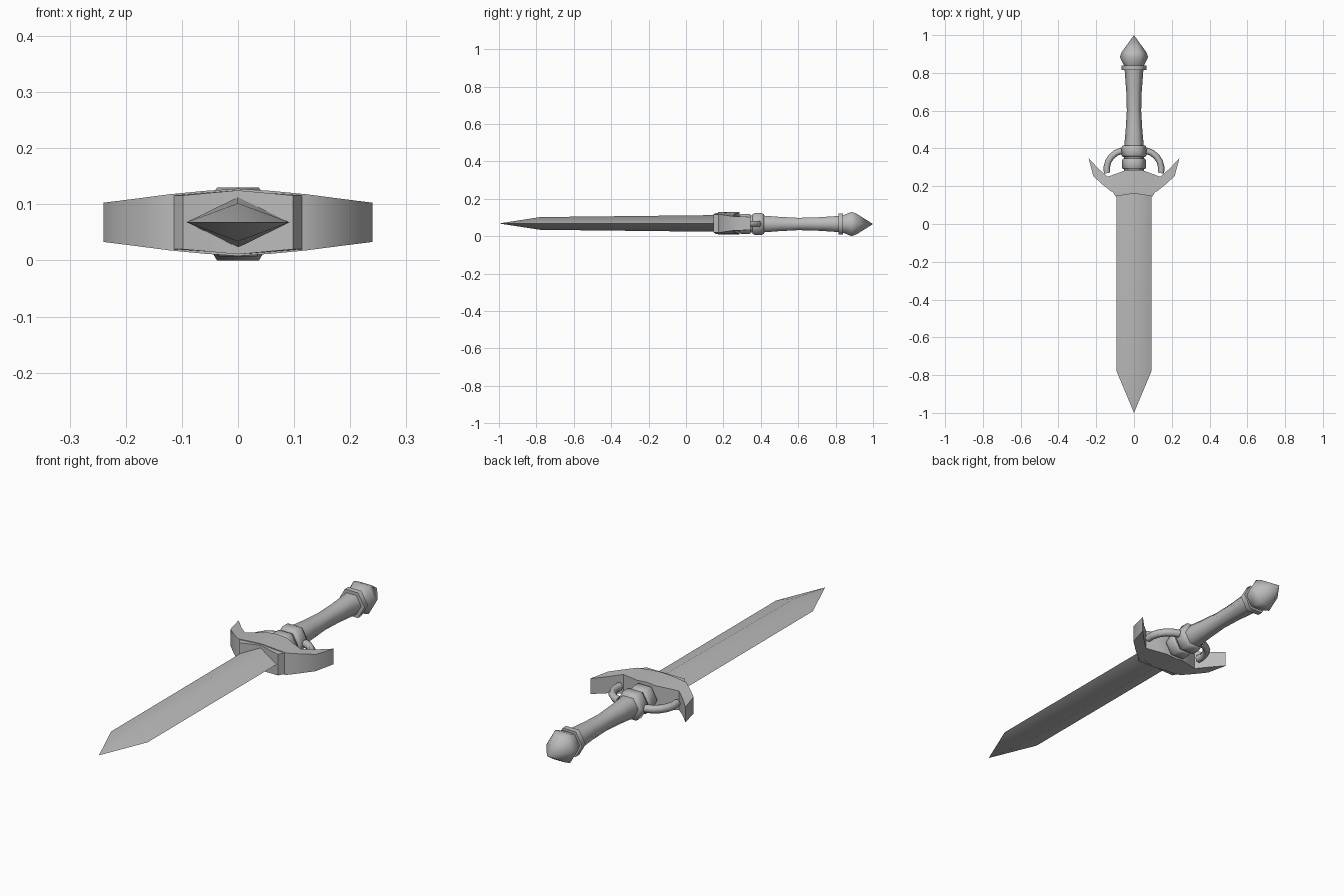
import bpy, bmesh, math

cube = bpy.data.objects.get("Cube")
if cube:
    bpy.data.objects.remove(cube)

steel = bpy.data.materials.new("grey_steel")
steel.use_nodes = True
steel.diffuse_color = (0.5, 0.5, 0.5, 1)
steel.node_tree.nodes["Principled BSDF"].inputs["Base Color"].default_value = (0.5, 0.5, 0.5, 1)

MID = 0.065     # height of the grip axis
CORE = 0.068    # height of the blade and guard axis


def loft(name, rings, angle=65):
    """Skin a list of equal-length vertex rings, capping both ends."""
    bm = bmesh.new()
    loops = [[bm.verts.new(p) for p in ring] for ring in rings]
    for a, b in zip(loops, loops[1:]):
        n = len(a)
        for i in range(n):
            j = (i + 1) % n
            bm.faces.new((a[i], a[j], b[j], b[i]))
    bm.faces.new(loops[0])
    bm.faces.new(loops[-1])
    bmesh.ops.remove_doubles(bm, verts=bm.verts, dist=0.0005)
    bmesh.ops.recalc_face_normals(bm, faces=bm.faces)
    mesh = bpy.data.meshes.new(name)
    bm.to_mesh(mesh)
    bm.free()
    obj = bpy.data.objects.new(name, mesh)
    bpy.context.collection.objects.link(obj)
    mesh.materials.append(steel)
    bpy.ops.object.select_all(action="DESELECT")
    obj.select_set(True)
    bpy.context.view_layer.objects.active = obj
    bpy.ops.object.shade_smooth_by_angle(angle=math.radians(angle))
    return obj


def hex_lathe(name, profile):
    """Six-sided turned part along y from (y, radius) pairs."""
    turns = [math.radians(60 * k) for k in range(6)]
    loft(name, [[(r * math.cos(t), y, MID + r * math.sin(t)) for t in turns]
                for y, r in profile])


# Blade: diamond section tapering to a point
loft("blade", [[(w, y, CORE), (0, y, CORE + h), (-w, y, CORE), (0, y, CORE - h)]
               for y, w, h in ((0.2, 0.092, 0.045), (-0.78, 0.092, 0.034),
                               (-1, 0.0001, 0.0001))])


def slab(name, stations):
    """Mirrored slab; each station is front x, front y, back x, back y, half height."""
    both = [(-a, b, -c, d, h) for a, b, c, d, h in reversed(stations[1:])] + stations
    loft(name, [[(a, b, CORE - h), (c, d, CORE - h), (c, d, CORE + h), (a, b, CORE + h)]
                for a, b, c, d, h in both], 50)


# Guard with swept wings, and the rim around the blade root
slab("guard", [(0, 0.17, 0, 0.285, 0.06), (0.06, 0.17, 0.045, 0.285, 0.056),
               (0.122, 0.173, 0.09, 0.268, 0.05), (0.168, 0.21, 0.14, 0.25, 0.044),
               (0.215, 0.253, 0.185, 0.29, 0.038), (0.24, 0.345, 0.239, 0.346, 0.035)])
slab("guard_rim", [(0, 0.162, 0, 0.2, 0.057), (0.098, 0.146, 0.118, 0.18, 0.048)])

# Grip, collars and pommel
hex_lathe("grip", [(0.26, 0.052), (0.41, 0.052), (0.5, 0.044), (0.6, 0.038),
                   (0.7, 0.041), (0.82, 0.05)])
hex_lathe("lower_collar", [(0.29, 0.058), (0.298, 0.063), (0.338, 0.063), (0.346, 0.058)])
hex_lathe("upper_collar", [(0.356, 0.06), (0.366, 0.067), (0.405, 0.067), (0.416, 0.06)])
hex_lathe("pommel_collar", [(0.815, 0.066), (0.84, 0.066)])
hex_lathe("pommel", [(0.838, 0.053), (0.885, 0.075), (0.91, 0.065), (1, 0.0001)])

# Curved braces from the upper collar to the wings
for side, label in ((1, "left"), (-1, "right")):
    rings = []
    for step in range(6):
        t = math.radians(-12 + 18 * step)
        ring = []
        for k in range(6):
            u = math.radians(60 * k)
            reach = 0.017 * math.cos(u)
            ring.append((side * (0.045 + (0.1 + reach) * math.cos(t)),
                         0.29 + (0.1 + reach) * math.sin(t),
                         MID + 0.018 * math.sin(u)))
        rings.append(ring)
    loft(label + "_brace", rings)
